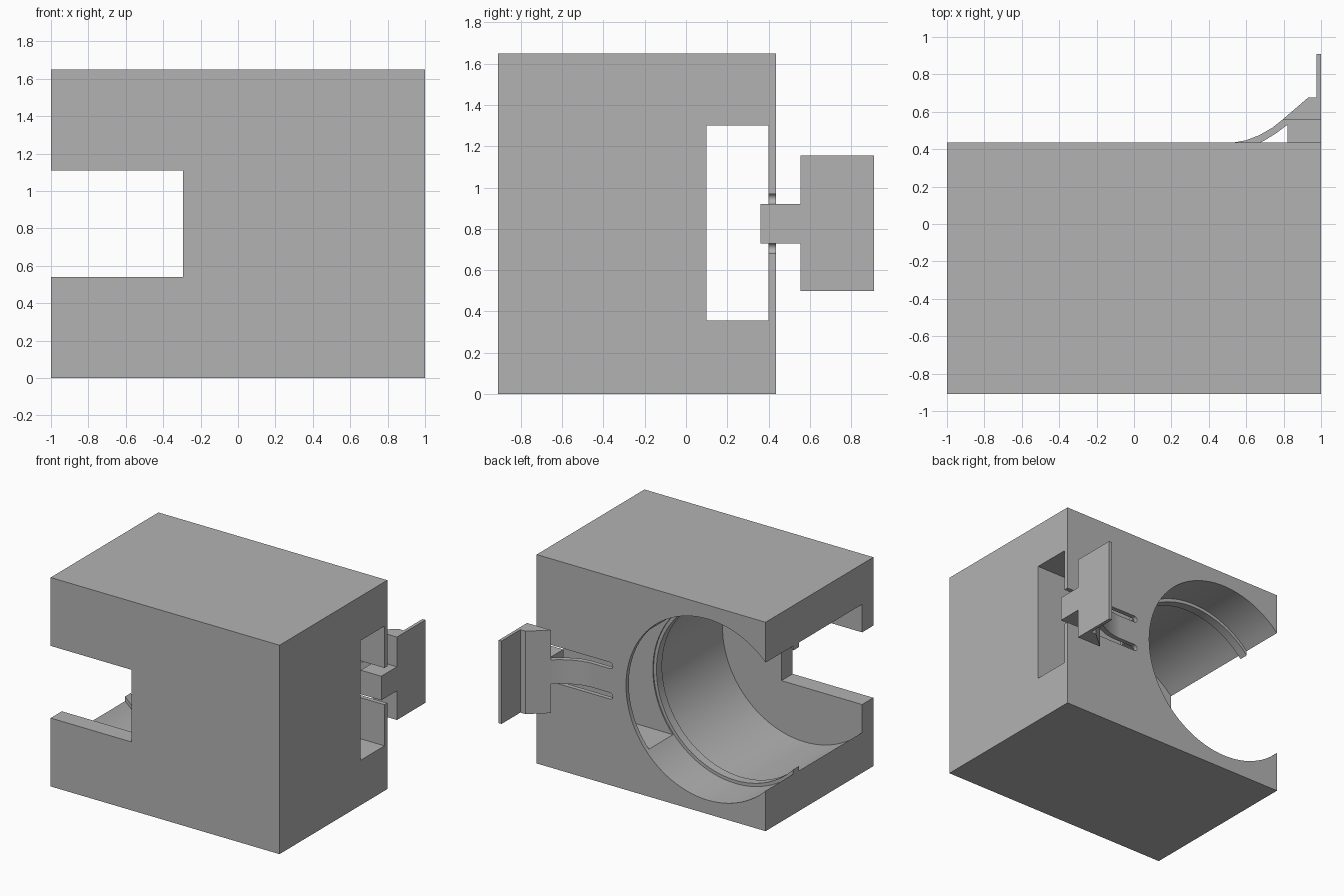
import bpy, bmesh, math
from mathutils import Vector, Matrix

cube = bpy.data.objects.get("Cube")
if cube:
    bpy.data.objects.remove(cube, do_unlink=True)

grey = bpy.data.materials.new("plain grey")
grey.use_nodes = True
colour = (0.45, 0.45, 0.45, 1)
grey.diffuse_color = colour
grey.node_tree.nodes["Principled BSDF"].inputs["Base Color"].default_value = colour


def finish(name, bm):
    bmesh.ops.recalc_face_normals(bm, faces=bm.faces)
    mesh = bpy.data.meshes.new(name)
    bm.to_mesh(mesh)
    bm.free()
    mesh.materials.append(grey)
    ob = bpy.data.objects.new(name, mesh)
    bpy.context.collection.objects.link(ob)
    return ob


def box(name, low, high):
    low, high = Vector(low), Vector(high)
    bm = bmesh.new()
    bmesh.ops.create_cube(bm, size=1)
    for v in bm.verts:
        v.co = (low + high) / 2 + v.co * (high - low)
    return finish(name, bm)


def prism(name, outline, z0, z1):
    bm = bmesh.new()
    face = bm.faces.new([bm.verts.new((x, y, z0)) for x, y in outline])
    top = bmesh.ops.extrude_face_region(bm, geom=[face])["geom"]
    bmesh.ops.translate(bm, vec=(0, 0, z1 - z0),
                        verts=[g for g in top if isinstance(g, bmesh.types.BMVert)])
    return finish(name, bm)


def lathe(name, profile, centre, steps):
    # profile of (radius, y) turned around the y axis through centre
    bm = bmesh.new()
    verts = [bm.verts.new((r, y, 0)) for r, y in profile]
    edges = [bm.edges.new(pair) for pair in zip(verts, verts[1:])]
    bmesh.ops.spin(bm, geom=verts + edges, cent=(0, 0, 0), axis=(0, 1, 0),
                   angle=math.tau, steps=steps)
    bmesh.ops.remove_doubles(bm, verts=bm.verts, dist=0.0001)
    bmesh.ops.translate(bm, vec=centre, verts=bm.verts)
    return finish(name, bm)


def cut(target, cutter):
    mod = target.modifiers.new("cut", 'BOOLEAN')
    mod.operation, mod.solver, mod.object = 'DIFFERENCE', 'EXACT', cutter
    graph = bpy.context.evaluated_depsgraph_get()
    mesh = bpy.data.meshes.new_from_object(target.evaluated_get(graph))
    target.modifiers.clear()
    target.data = mesh
    bpy.data.objects.remove(cutter, do_unlink=True)


def smooth(ob):
    bpy.ops.object.select_all(action='DESELECT')
    ob.select_set(True)
    bpy.context.view_layer.objects.active = ob
    bpy.ops.object.shade_smooth_by_angle(angle=math.radians(30))


BACK, MID = 0.435, 0.825

# Block with a stepped round bore, open on one side
housing = box("housing", (-1, -0.91, 0), (1, BACK, 1.65))
R, lip = 0.715, 0.69
bore = [(0, -0.77), (R, -0.77), (R, 0.02), (lip, 0.02), (lip, 0.09), (R, 0.09), (R, 0.6), (0, 0.6)]
cut(housing, lathe("bore_cutter", bore, (-0.495, 0, MID), 96))

# Front notch and side window
cut(housing, box("notch_cutter", (-1.1, -1, 0.54), (-0.295, -0.6, 1.11)))
cut(housing, box("window_cutter", (-0.2, 0.1, 0.355), (1.1, 0.4, 1.3)))

# Round-ended slots either side of the spring tongue
for side in (-1, 1):
    z, r = MID + side * 0.12, 0.025
    bm = bmesh.new()
    arc = [math.pi / 2 + math.pi * i / 10 for i in range(11)]
    ring = [(0.36 + r * math.cos(a), z + r * math.sin(a)) for a in arc]
    ring += [(1.1, z - r), (1.1, z + r)]
    face = bm.faces.new([bm.verts.new((x, 0.38, h)) for x, h in ring])
    ext = bmesh.ops.extrude_face_region(bm, geom=[face])["geom"]
    bmesh.ops.translate(bm, vec=(0, 0.1, 0),
                        verts=[g for g in ext if isinstance(g, bmesh.types.BMVert)])
    cut(housing, finish("slot_cutter", bm))

# Clear the wall where the tongue bends away
cut(housing, box("tongue_gap_cutter", (0.5, 0.38, MID - 0.11), (1.1, 0.5, MID + 0.11)))
smooth(housing)

# Spring tongue curving out from the back wall into a solid stem
outer = [(0.5, BACK), (0.53, BACK), (0.6, 0.448), (0.67, 0.475), (0.74, 0.515), (0.79, 0.555)]
inner = [(0.82, 0.36), (0.82, 0.53), (0.76, 0.485), (0.69, 0.442), (0.62, 0.413), (0.54, 0.4), (0.5, 0.4)]
tongue = prism("spring_tongue", outer + [(1, 0.555), (1, 0.36)] + inner, 0.73, 0.92)
smooth(tongue)

# Wide latch head with its thin finger tab
head = [(0.79, 0.555), (0.93, 0.675), (0.975, 0.675), (0.975, 0.91), (1, 0.91), (1, 0.555)]
prism("latch_head", head, 0.5, 1.155)
